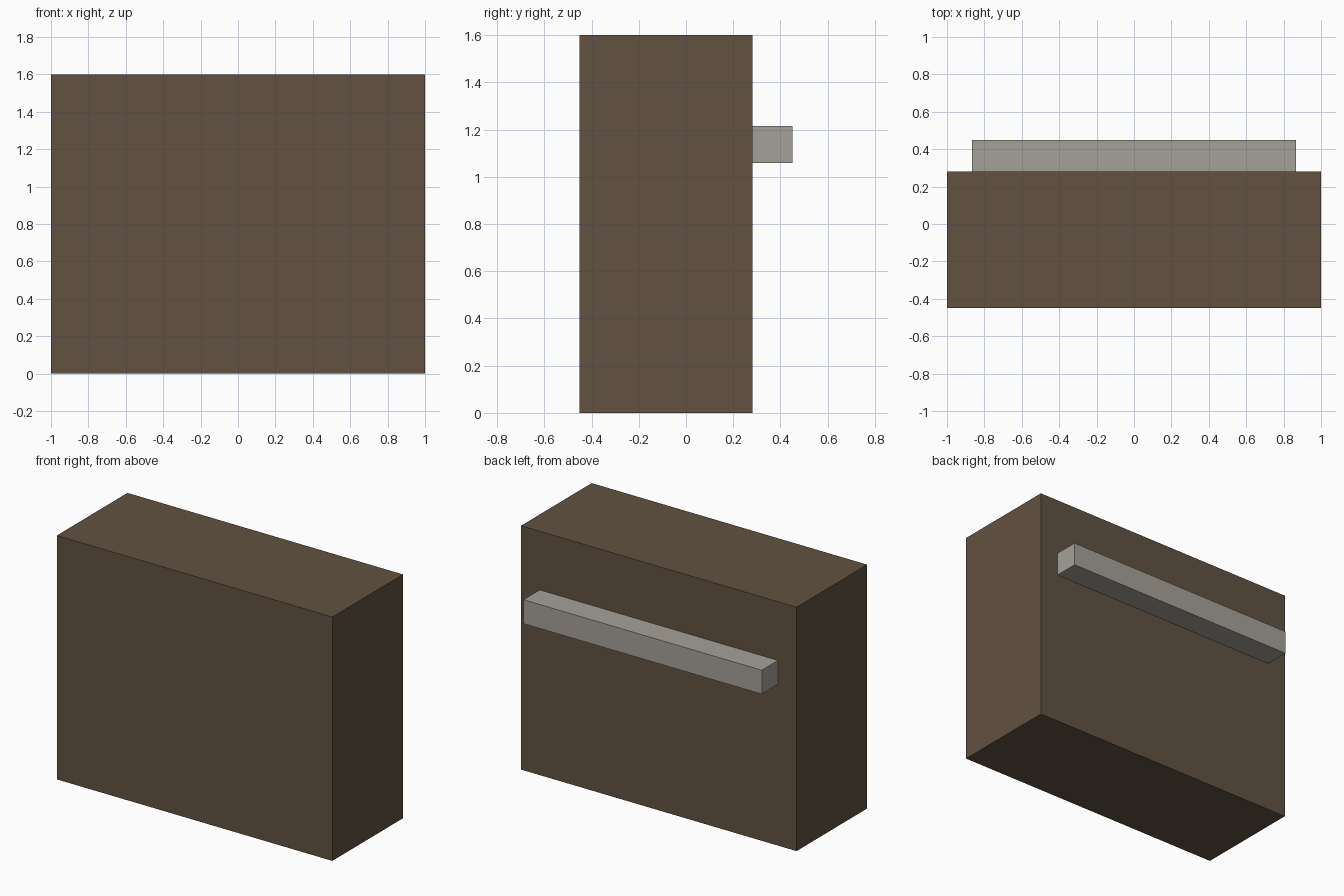
import bpy

if "Cube" in bpy.data.objects:
    bpy.data.objects.remove(bpy.data.objects["Cube"])


def material(name, rgb):
    mat = bpy.data.materials.new(name)
    mat.diffuse_color = (*rgb, 1.0)
    mat.use_nodes = True
    mat.node_tree.nodes["Principled BSDF"].inputs["Base Color"].default_value = mat.diffuse_color
    return mat


def box(name, low, high, mat):
    """Axis-aligned box between two opposite corners."""
    centre = [(a + b) / 2 for a, b in zip(low, high)]
    bpy.ops.mesh.primitive_cube_add(size=1, location=centre)
    obj = bpy.context.object
    obj.name = name
    obj.scale = [b - a for a, b in zip(low, high)]
    bpy.ops.object.transform_apply(location=False, rotation=False, scale=True)
    obj.data.materials.append(mat)
    return obj


brown = material("dark_brown", (0.122, 0.084, 0.054))
grey = material("warm_grey", (0.376, 0.358, 0.314))

# Solid upright block
box("body", (-1.0, -0.45, 0.0), (1.0, 0.282, 1.6), brown)

# Horizontal bar on the back face
box("back_rail", (-0.865, 0.282, 1.058), (0.865, 0.45, 1.215), grey)
